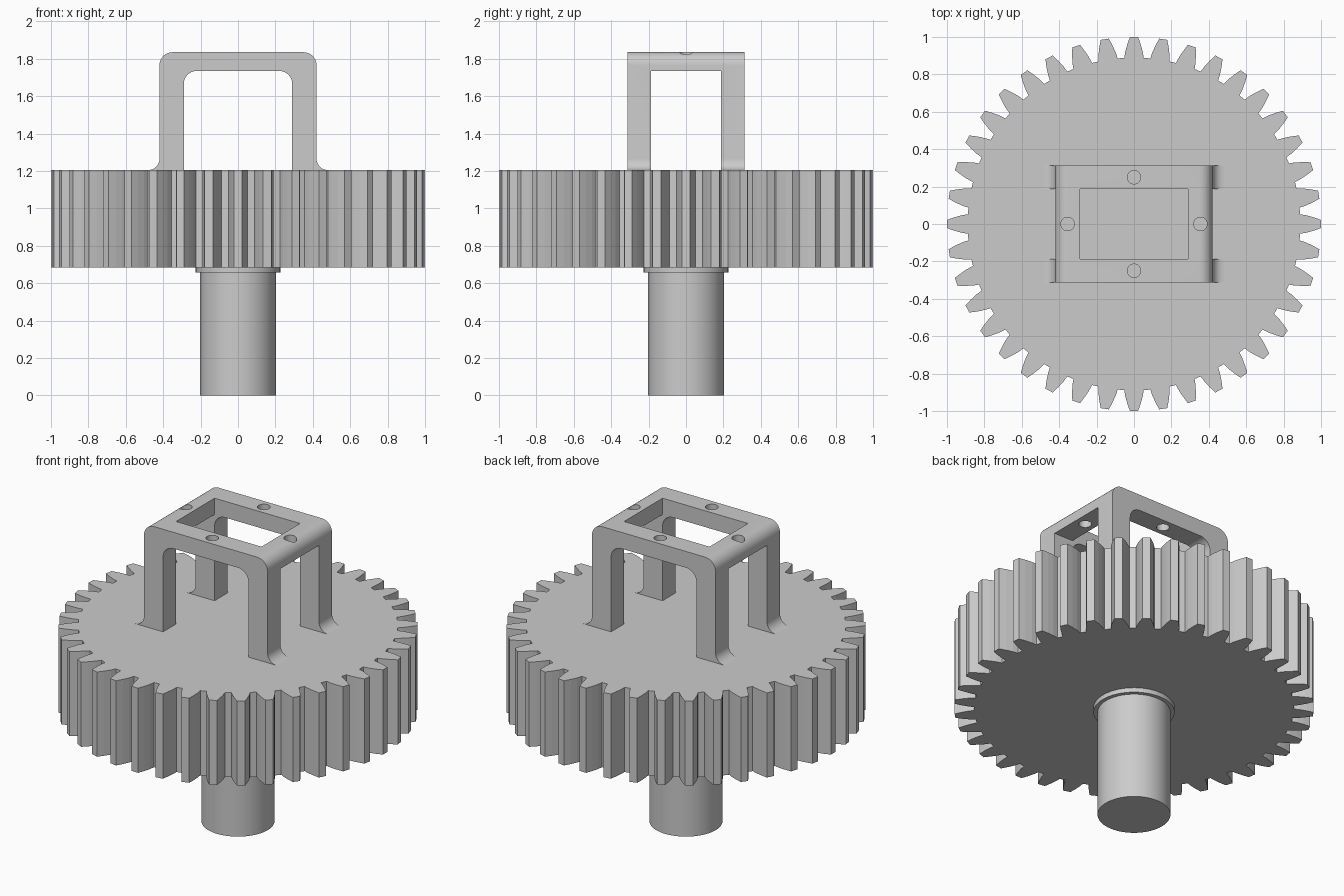
import bpy
import bmesh
from math import sin, cos, pi, radians

default = bpy.data.objects.get("Cube")
if default:
    bpy.data.objects.remove(default, do_unlink=True)

grey = bpy.data.materials.new("plain grey")
grey.use_nodes = True
COLOUR = (0.6, 0.6, 0.6, 1)
grey.diffuse_color = COLOUR
grey.node_tree.nodes["Principled BSDF"].inputs["Base Color"].default_value = COLOUR


def extrude(name, points, vector):
    """Solid made by sweeping a closed outline along a vector."""
    bm = bmesh.new()
    face = bm.faces.new([bm.verts.new(p) for p in points])
    result = bmesh.ops.extrude_face_region(bm, geom=[face])
    moved = [v for v in result["geom"] if isinstance(v, bmesh.types.BMVert)]
    bmesh.ops.translate(bm, verts=moved, vec=vector)
    bmesh.ops.recalc_face_normals(bm, faces=bm.faces)
    mesh = bpy.data.meshes.new(name)
    bm.to_mesh(mesh)
    bm.free()
    obj = bpy.data.objects.new(name, mesh)
    bpy.context.collection.objects.link(obj)
    mesh.materials.append(grey)
    return obj


def cylinder(name, radius, z0, z1, x=0, y=0, sides=64):
    ring = [(x + radius * cos(2 * pi * i / sides), y + radius * sin(2 * pi * i / sides), z0)
            for i in range(sides)]
    return extrude(name, ring, (0, 0, z1 - z0))


def box(name, hx, hy, z0, z1):
    return extrude(name, [(-hx, -hy, z0), (hx, -hy, z0), (hx, hy, z0), (-hx, hy, z0)],
                   (0, 0, z1 - z0))


def arc(cx, cz, radius, start, end, steps=8):
    angles = [radians(start + (end - start) * i / steps) for i in range(steps + 1)]
    return [(cx + radius * cos(a), cz + radius * sin(a)) for a in angles]


def smooth(obj):
    bpy.ops.object.select_all(action='DESELECT')
    obj.select_set(True)
    bpy.context.view_layer.objects.active = obj
    bpy.ops.object.shade_smooth_by_angle(angle=radians(30))


GEAR_BOTTOM, GEAR_TOP = 0.685, 1.205
TEETH = 40

# Gear wheel: one tooth flank (radius, half width), mirrored and repeated
flank = [(0.888, 0.052), (0.92, 0.047), (0.96, 0.036), (1.0, 0.022)]
tooth = [(r, -w) for r, w in flank] + [(r, w) for r, w in reversed(flank)]
outline = []
for i in range(TEETH):
    a = 2 * pi * i / TEETH
    outline += [(r * cos(a) - w * sin(a), r * sin(a) + w * cos(a), GEAR_BOTTOM)
                for r, w in tooth]
extrude("gear_wheel", outline, (0, 0, GEAR_TOP - GEAR_BOTTOM))

# Shaft and its collar
smooth(cylinder("shaft", 0.203, 0, GEAR_BOTTOM + 0.01))
smooth(cylinder("shaft_collar", 0.226, 0.657, GEAR_BOTTOM + 0.01))

# Mounting frame: arch profile with flared feet, right half then mirrored
TOP, OUT_X, IN_X, IN_TOP, HALF_Y = 1.835, 0.42, 0.29, 1.735, 0.313
outer = [(0.48, 1.19)] + arc(0.48, GEAR_TOP + 0.06, 0.06, 270, 180) \
    + arc(OUT_X - 0.07, TOP - 0.07, 0.07, 0, 90)
inner = [(IN_X, 1.19)] + arc(IN_X - 0.07, IN_TOP - 0.07, 0.07, 0, 90)
mirrored = lambda pts: [(-x, z) for x, z in pts]
profile = outer + mirrored(outer)[::-1] + mirrored(inner) + inner[::-1]
frame = extrude("mounting_frame", [(x, -HALF_Y, z) for x, z in profile], (0, 2 * HALF_Y, 0))

# Openings in the sides and top, and four screw holes
cutters = [box("side_opening_cutter", 1, 0.187, 1.1, IN_TOP),
           box("top_opening_cutter", IN_X, 0.187, 1.6, 2)]
for x, y in ((0.355, 0), (-0.355, 0), (0, 0.25), (0, -0.25)):
    cutters.append(cylinder("screw_hole_cutter", 0.036, 1.65, 2, x, y, 32))
bpy.context.view_layer.objects.active = frame
for cutter in cutters:
    cut = frame.modifiers.new("opening", 'BOOLEAN')
    cut.operation = 'DIFFERENCE'
    cut.solver = 'EXACT'
    cut.object = cutter
    bpy.ops.object.modifier_apply(modifier=cut.name)
    bpy.data.objects.remove(cutter, do_unlink=True)
smooth(frame)
